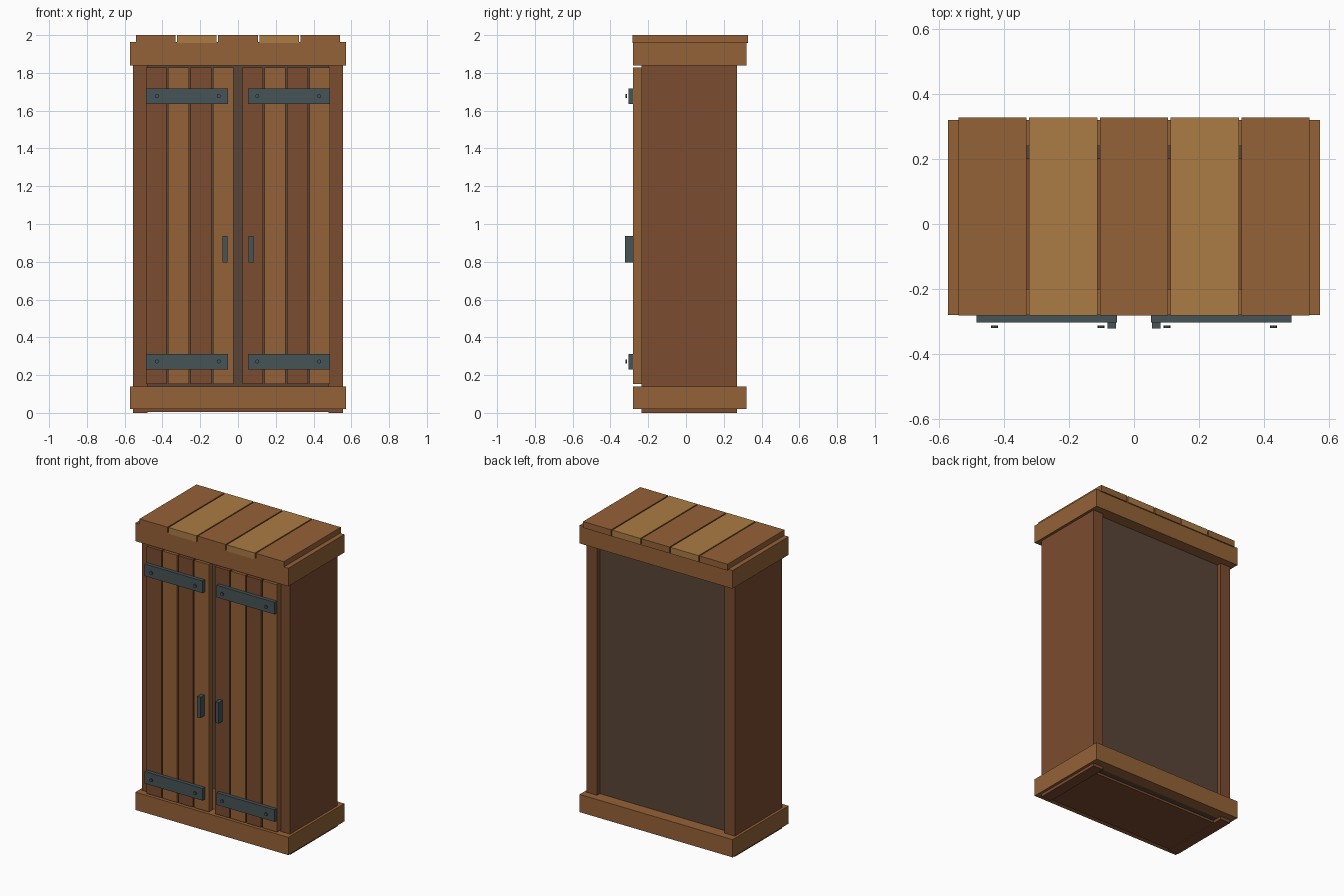
import bpy, bmesh
from math import pi
from mathutils import Matrix

if "Cube" in bpy.data.objects:
    bpy.data.objects.remove(bpy.data.objects["Cube"])


def material(name, hex_code):
    srgb = [int(hex_code[i:i + 2], 16) / 255 for i in (0, 2, 4)]
    m = bpy.data.materials.new(name)
    m.diffuse_color = [((c + 0.055) / 1.055) ** 2.4 for c in srgb] + [1]
    m.use_nodes = True
    m.node_tree.nodes["Principled BSDF"].inputs["Base Color"].default_value = m.diffuse_color
    return m


DARK = material("dark_wood", "7B4C2F")
MID = material("mid_wood", "956237")
LIGHT = material("light_wood", "AB7C43")
BACK = material("back_wood", "5A4536")
IRON = material("iron", "465457")


def finish(name, bm, mat):
    mesh = bpy.data.meshes.new(name)
    bm.to_mesh(mesh)
    bm.free()
    mesh.materials.append(mat)
    obj = bpy.data.objects.new(name, mesh)
    bpy.context.collection.objects.link(obj)
    return obj


def box(name, x, y, z, mat):
    """Box from (min, max) ranges on each axis."""
    bm = bmesh.new()
    size = [r[1] - r[0] for r in (x, y, z)]
    mid = [(r[0] + r[1]) / 2 for r in (x, y, z)]
    bmesh.ops.create_cube(bm, size=1, matrix=Matrix.Translation(mid) @ Matrix.Diagonal((*size, 1)))
    return finish(name, bm, mat)


def span(a, b, side):
    return tuple(sorted((a * side, b * side)))


def rivet(name, x, z):
    bm = bmesh.new()
    bmesh.ops.create_cone(bm, cap_ends=True, segments=8, radius1=0.011, radius2=0.011, depth=0.008,
                          matrix=Matrix.Translation((x, -0.317, z)) @ Matrix.Rotation(pi / 2, 4, 'X'))
    return finish(name, bm, IRON)


# Carcass: bottom board and recessed back
box("bottom_board", (-0.48, 0.48), (-0.23, 0.20), (0.005, 0.05), DARK)
box("back_panel", (-0.48, 0.48), (0.20, 0.24), (0.02, 1.9), BACK)

# Trim frames around the base and the top
for level, z in (("base", (0.02, 0.14)), ("top", (1.84, 1.963))):
    box(level + "_front_trim", (-0.573, 0.573), (-0.28, -0.20), z, MID)
    box(level + "_back_trim", (-0.573, 0.573), (0.24, 0.32), z, MID)
    for side in (-1, 1):
        box(level + "_side_trim", span(0.50, 0.573, side), (-0.20, 0.24), z, MID)

# Roof planks
for i in range(5):
    x = (i - 2) * 0.218
    box("roof_plank", (x - 0.105, x + 0.105), (-0.282, 0.328), (1.957, 2.0), LIGHT if i % 2 else MID)

for side in (-1, 1):
    # Side panels
    box("side_panel", span(0.478, 0.555, side), (-0.235, 0.27), (0.0, 1.9), DARK)

    # Door planks, alternating in tone from left to right
    for i in range(4):
        x = 0.023 + i * 0.1183
        dark = (i % 2 == 0) == (side > 0)
        box("door_plank", span(x, x + 0.11, side), (-0.28, -0.235), (0.153, 1.828), DARK if dark else MID)

    # Hinge straps with rivets
    for z in (0.272, 1.677):
        box("hinge_strap", span(0.053, 0.486, side), (-0.304, -0.28), (z - 0.041, z + 0.041), IRON)
        for x in (0.102, 0.43):
            rivet("strap_rivet", x * side, z)

    # Handles
    box("door_handle", span(0.056, 0.081, side), (-0.322, -0.28), (0.795, 0.937), IRON)
